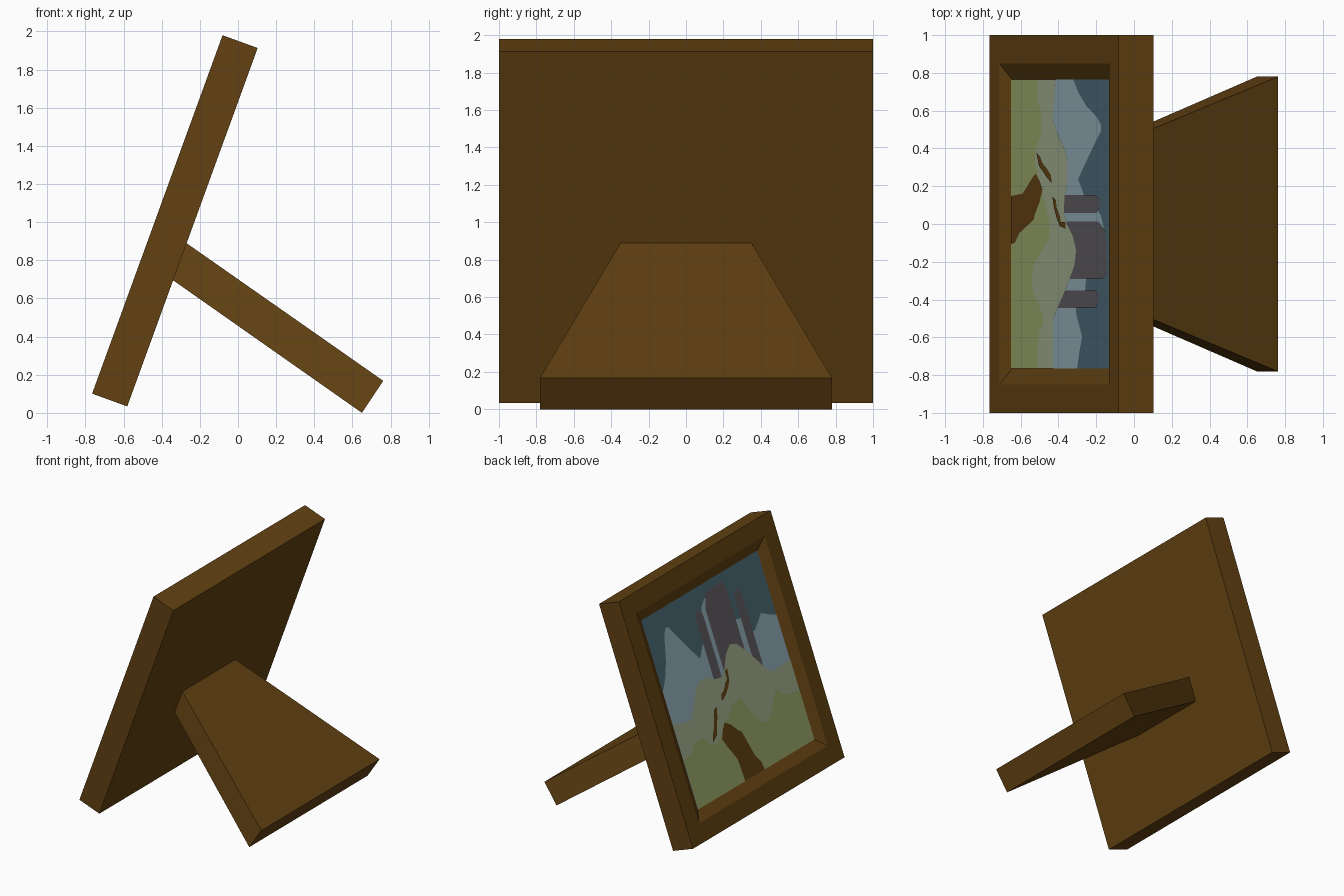
import bpy, bmesh, math
from mathutils import Vector

if "Cube" in bpy.data.objects:
    bpy.data.objects.remove(bpy.data.objects["Cube"])

TILT = math.radians(20)
UP = Vector((math.sin(TILT), 0, math.cos(TILT)))       # up along the leaning panel
OUT = Vector((-math.cos(TILT), 0, math.sin(TILT)))     # picture side normal
CORNER = Vector((-0.765, 0, 0.101))                    # lower front edge
THICK, OPENING, PICTURE, RECESS = 0.196, 0.85, 0.765, 0.042


def material(name, rgb):
    lin = [((c / 255 + 0.055) / 1.055) ** 2.4 if c > 10 else c / 255 / 12.92 for c in rgb]
    m = bpy.data.materials.new(name)
    m.diffuse_color = (*lin, 1)
    m.use_nodes = True
    m.node_tree.nodes["Principled BSDF"].inputs["Base Color"].default_value = m.diffuse_color
    return m


wood = material("brown_wood", (98, 65, 18))
sky = material("dark_blue_sky", (77, 104, 118))
pale = material("pale_blue", (147, 173, 184))
stone = material("grey_stone", (94, 91, 96))
olive = material("grey_olive", (162, 172, 141))
green = material("grass_green", (155, 167, 107))


def on_panel(s, t, depth):
    """Point on the panel: s sideways (+y), t upward, both -1..1."""
    p = CORNER + UP * (t + 1) - OUT * depth
    return Vector((p.x, s, p.z))


def finish(bm, name, *mats):
    me = bpy.data.meshes.new(name)
    bm.to_mesh(me)
    bm.free()
    for m in mats:
        me.materials.append(m)
    ob = bpy.data.objects.new(name, me)
    bpy.context.collection.objects.link(ob)
    return ob


# Frame panel: square rings from back to the recessed picture bed
bm = bmesh.new()
rings = []
for half, depth in ((1, THICK), (1, 0), (OPENING, 0), (PICTURE, RECESS)):
    rings.append([bm.verts.new(on_panel(a * half, b * half, depth))
                  for a, b in ((1, -1), (-1, -1), (-1, 1), (1, 1))])
for r0, r1 in zip(rings, rings[1:]):
    for i in range(4):
        j = (i + 1) % 4
        bm.faces.new((r0[i], r0[j], r1[j], r1[i]))
bm.faces.new(rings[0][::-1])
bed = bm.faces.new(rings[-1])
bmesh.ops.recalc_face_normals(bm, faces=bm.faces)
bed.material_index = 1
finish(bm, "picture_frame", wood, sky)

# Rear support leg: slab widening toward the ground
bm = bmesh.new()
profile = [(-0.27, 0.89, 0.35), (-0.34, 0.695, 0.35), (0.65, 0.0, 0.78), (0.762, 0.168, 0.78)]
sides = [[bm.verts.new((x, k * w, z)) for x, z, w in profile] for k in (-1, 1)]
bm.faces.new(sides[0])
bm.faces.new(sides[1][::-1])
for i in range(4):
    j = (i + 1) % 4
    bm.faces.new((sides[0][i], sides[1][i], sides[1][j], sides[0][j]))
bmesh.ops.recalc_face_normals(bm, faces=bm.faces)
finish(bm, "support_leg", wood)


# Painted layers: thin outlines; coordinates are percent across and percent up
def layer(name, mat, level, *outlines):
    bm = bmesh.new()
    for pts in outlines:
        f = bm.faces.new([bm.verts.new(on_panel(PICTURE * (1 - a / 50), PICTURE * (b / 50 - 1),
                                                RECESS - 0.0015 * level)) for a, b in pts])
        f.normal_update()
        if f.normal.dot(OUT) < 0:
            f.normal_flip()
    bmesh.ops.triangulate(bm, faces=bm.faces)
    finish(bm, name, mat)


def ground(name, mat, level, ridge):
    layer(name, mat, level, [(0, 0)] + ridge + [(100, 0)])


ground("mountains", pale, 1, [
    (0, 62), (5, 68), (9, 75), (13, 86), (15.5, 90), (18, 90), (22, 84), (30, 73), (34.5, 67),
    (38, 71), (41, 74), (45, 86), (47, 90), (51, 93), (54, 90), (60, 80), (69, 75), (74, 74),
    (78, 65), (81, 65), (85, 68), (89, 71), (95, 68), (100, 66)])

layer("castle_towers", stone, 2,
      [(40, 50), (40, 85), (41.5, 89), (44.5, 89), (46.2, 86), (46.2, 50)],
      [(49.2, 50), (49.2, 88), (52.5, 95), (67, 96), (69, 92), (69, 50)],
      [(73, 49), (73, 85), (74.5, 88), (77.5, 88), (79, 85), (79, 46)])

ground("far_hills", olive, 3, [
    (0, 45), (8, 43), (14, 42), (19, 47), (24, 54), (28, 57), (35, 57), (40, 54), (46, 53),
    (50, 56), (54, 62), (59, 65.5), (64, 64), (69, 59), (74, 53), (78, 48), (83, 42), (92, 42),
    (100, 42)])

ground("near_meadow", green, 4, [
    (0, 26), (7, 27), (12, 31), (19, 31), (24, 25), (29, 24), (33, 27), (38, 31), (43, 34),
    (48, 38), (55, 39), (59, 31), (65, 22), (69, 21), (73, 22), (79, 29), (83, 33), (88, 28),
    (94, 27), (100, 26)])

layer("winding_path", wood, 5,
      [(40.3, 0), (39.5, 12), (35, 20), (32.5, 25), (35, 29), (38, 32), (42.5, 29), (46, 25),
       (48.5, 23), (50.5, 17), (53, 9), (56.5, 4), (57, 0)],
      [(25.3, 26), (27, 30), (29, 32), (31.2, 37), (33.3, 40.5), (35.8, 41.5), (34, 36.5),
       (32, 33), (30, 28.5)],
      [(40.6, 42), (41.7, 45.5), (44.5, 46.5), (47.2, 49.5), (49.3, 50.5), (49.3, 55), (51.7, 55.5),
       (50.7, 49.5), (48, 46.5), (45, 44)])
